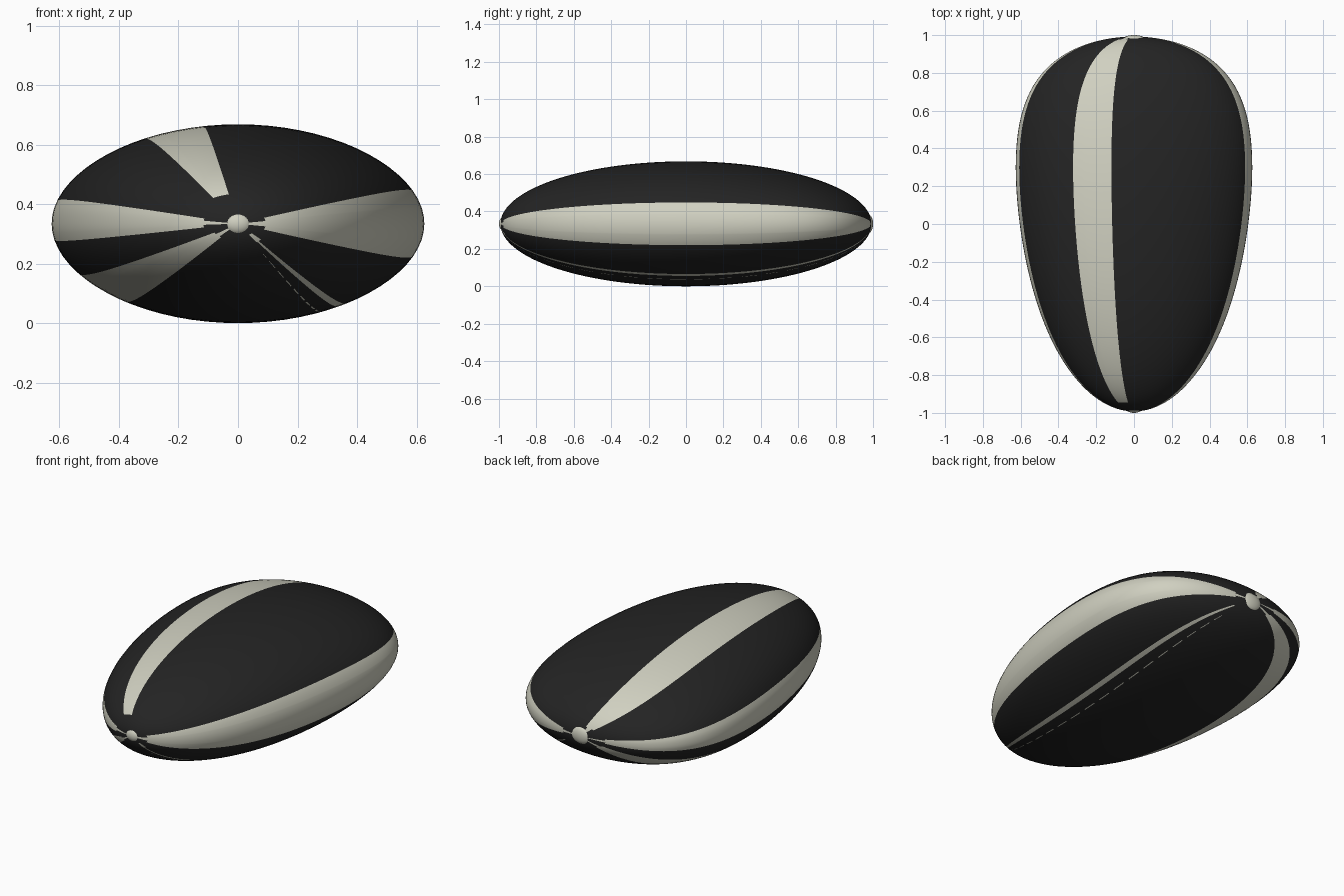
import bpy, bmesh, math

if "Cube" in bpy.data.objects:
    bpy.data.objects.remove(bpy.data.objects["Cube"])


def make_material(name, rgb):
    mat = bpy.data.materials.new(name)
    mat.use_nodes = True
    mat.diffuse_color = (*rgb, 1)
    bsdf = next(n for n in mat.node_tree.nodes if n.type == 'BSDF_PRINCIPLED')
    bsdf.inputs["Base Color"].default_value = (*rgb, 1)
    bsdf.inputs["Roughness"].default_value = 0.7
    return mat


black = make_material("husk black", (0.017, 0.017, 0.017))
cream = make_material("stripe cream", (0.63, 0.63, 0.53))

CENTRE_Z = 0.334
HALF_LENGTH = 0.992
RINGS = 72

# Stripes along the husk: start angle, end angle, first y, last y
STRIPES = [
    (-20, 20, -0.975, 0.985), (-9, 9, -1, 1),       # left side
    (101, 121, -0.952, 0.975), (105, 116, 0, 1),    # top
    (166, 190, -0.965, 0.975), (172, 183, -1, 1),   # right side
    (211, 232, -0.98, 0.98), (217, 228, -1, 1),     # lower right
    (303.5, 306.5, -0.97, 0.97),                    # thin, lower left
    (302, 312, -0.985, -0.972),                     # blotch by the tip
]
DASHES = (297, 297.6)


def half_width(u):
    taper = 0.605 + 0.13 * u + 0.12 * u ** 2 + 0.06 * u ** 3
    return taper * math.sqrt(max(0, 1 - u * u))


def half_height(u):
    return CENTRE_Z * math.sqrt(max(0, 1 - u * u))


# Columns run every five degrees, plus one on every stripe edge
edges = {a % 360 for s in STRIPES for a in s[:2]} | set(DASHES)
grid = {a for a in range(0, 360, 5) if all(abs(a - e) > 0.9 for e in edges)}
angles = sorted(edges | grid)


def is_cream(angle, y, ring):
    if DASHES[0] < angle < DASHES[1]:
        return abs(y) < 0.93 and ring % 3 != 0
    for lo, hi, first, last in STRIPES:
        if (angle - lo) % 360 < hi - lo and first < y < last:
            return True
    return False


# Husk: flattened egg lofted along y
bm = bmesh.new()
rings = []
for i in range(RINGS + 1):
    u = -math.cos(math.pi * i / RINGS)
    w, h = half_width(u), half_height(u)
    rings.append([bm.verts.new((w * math.cos(math.radians(a)), HALF_LENGTH * u,
                                CENTRE_Z + h * math.sin(math.radians(a))))
                  for a in angles])
count = len(angles)
for i in range(RINGS):
    for j in range(count):
        k = (j + 1) % count
        face = bm.faces.new((rings[i][j], rings[i][k], rings[i + 1][k], rings[i + 1][j]))
        face.smooth = True
        middle = angles[j] + ((angles[k] - angles[j]) % 360) / 2
        y = (rings[i][j].co.y + rings[i + 1][j].co.y) / 2
        face.material_index = int(is_cream(middle, y, i))
bmesh.ops.remove_doubles(bm, verts=bm.verts, dist=0.00001)
bmesh.ops.recalc_face_normals(bm, faces=bm.faces)
mesh = bpy.data.meshes.new("seed_husk")
bm.to_mesh(mesh)
bm.free()
mesh.materials.append(black)
mesh.materials.append(cream)
husk = bpy.data.objects.new("seed_husk", mesh)
bpy.context.collection.objects.link(husk)


# Small rounded nubs closing both ends
def add_nub(name, y, size):
    bpy.ops.mesh.primitive_uv_sphere_add(segments=32, ring_count=16, radius=1,
                                         location=(0, y, CENTRE_Z))
    nub = bpy.context.object
    nub.name = name
    nub.scale = size
    nub.data.materials.append(cream)
    bpy.ops.object.shade_smooth()


add_nub("tip_nub", -0.975, (0.045, 0.025, 0.036))
add_nub("base_nub", 0.975, (0.065, 0.025, 0.05))
